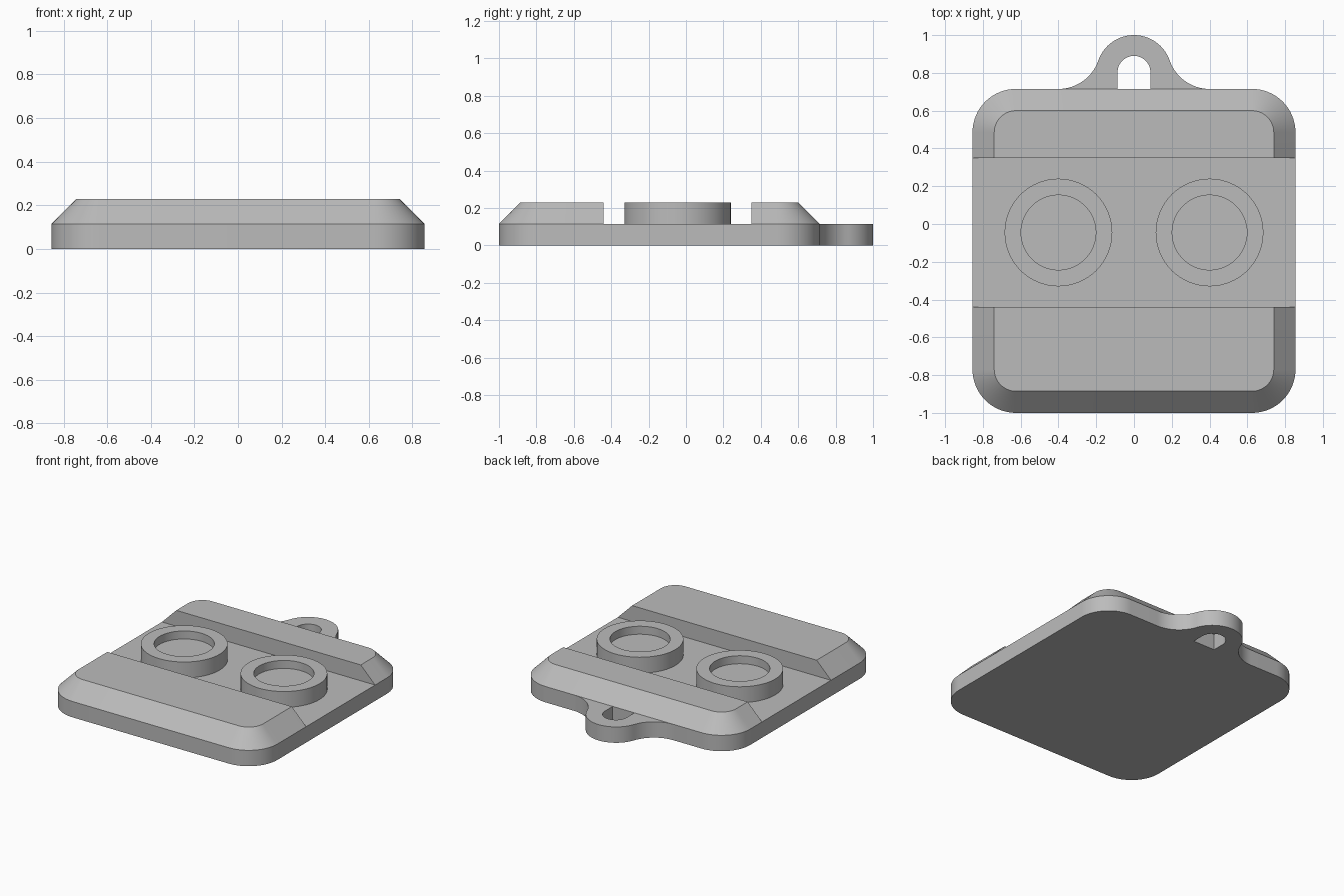
import bpy, bmesh
from math import sin, cos, pi, atan2, hypot

if "Cube" in bpy.data.objects:
    bpy.data.objects.remove(bpy.data.objects["Cube"])

HALF_W, FRONT, BACK = 0.855, -1.0, 0.715
CORNER, INSET = 0.23, 0.115
SLAB_Z, TOP_Z = 0.115, 0.23
CHANNEL = (-0.44, 0.35)

grey = bpy.data.materials.new("plain grey")
grey.use_nodes = True
grey.diffuse_color = (0.5, 0.5, 0.5, 1)
grey.node_tree.nodes["Principled BSDF"].inputs["Base Color"].default_value = (0.5, 0.5, 0.5, 1)


def arc(cx, cy, r, a0, a1, n=16):
    return [(cx + r * cos(a0 + (a1 - a0) * i / n), cy + r * sin(a0 + (a1 - a0) * i / n))
            for i in range(n + 1)]


def rounded_rect(inset=0.0, back_detail=()):
    """Counter-clockwise outline; back_detail is inserted along the back edge."""
    r, x = CORNER - inset, HALF_W - CORNER
    lo, hi = FRONT + CORNER, BACK - CORNER
    return (arc(x, lo, r, -pi / 2, 0) + arc(x, hi, r, 0, pi / 2) + list(back_detail)
            + arc(-x, hi, r, pi / 2, pi) + arc(-x, lo, r, pi, 1.5 * pi))


def finish(bm, name):
    bmesh.ops.recalc_face_normals(bm, faces=bm.faces)
    mesh = bpy.data.meshes.new(name)
    bm.to_mesh(mesh)
    bm.free()
    mesh.materials.append(grey)
    obj = bpy.data.objects.new(name, mesh)
    bpy.context.collection.objects.link(obj)
    bpy.ops.object.select_all(action='DESELECT')
    obj.select_set(True)
    bpy.context.view_layer.objects.active = obj
    bpy.ops.object.shade_smooth_by_angle(angle=0.5)
    return obj


def loft(sections):
    """Closed solid through (outline, height) sections."""
    bm = bmesh.new()
    rings = [[bm.verts.new((x, y, z)) for x, y in pts] for pts, z in sections]
    for a, b in zip(rings, rings[1:]):
        for i in range(len(a)):
            j = (i + 1) % len(a)
            bm.faces.new((a[i], a[j], b[j], b[i]))
    bm.faces.new(rings[0][::-1])
    bm.faces.new(rings[-1])
    return bm


# Base slab with a flared hanging loop and an arched hole
LOOP_Y, LOOP_R, FLARE_X, FLARE_R = 0.8, 0.2, 0.4, 0.223
flare_y = BACK + FLARE_R
lean = atan2(flare_y - LOOP_Y, FLARE_X)
loop = (arc(FLARE_X, flare_y, FLARE_R, 1.5 * pi, pi + lean)
        + arc(0, LOOP_Y, LOOP_R, lean, pi - lean, 32)[1:-1]
        + arc(-FLARE_X, flare_y, FLARE_R, -lean, -pi / 2))
hole = arc(0, 0.803, 0.087, 0, pi, 24) + [(-0.087, BACK), (0.087, BACK)]
bm = bmesh.new()
edges = []
for outline in (rounded_rect(0, loop), hole):
    vs = [bm.verts.new((x, y, 0)) for x, y in outline]
    edges += [bm.edges.new((vs[i - 1], vs[i])) for i in range(len(vs))]
bmesh.ops.triangle_fill(bm, edges=edges, use_beauty=True)
extruded = bmesh.ops.extrude_face_region(bm, geom=bm.faces[:], use_keep_orig=True)
for v in extruded["geom"]:
    if isinstance(v, bmesh.types.BMVert):
        v.co.z = SLAB_Z
finish(bm, "base_slab")

# Chamfered raised blocks either side of the channel
for name, y, side in (("front_block", CHANNEL[0], 1), ("back_block", CHANNEL[1], -1)):
    bm = loft([(rounded_rect(), SLAB_Z), (rounded_rect(INSET), TOP_Z)])
    cut = bmesh.ops.bisect_plane(bm, geom=bm.verts[:] + bm.edges[:] + bm.faces[:],
                                 plane_co=(0, y, 0), plane_no=(0, side, 0), clear_outer=True)
    bmesh.ops.holes_fill(bm, edges=[e for e in bm.edges if e.is_boundary], sides=0)
    finish(bm, name)

# Round studs with a shallow recess
for name, x in (("left_stud", 0.4), ("right_stud", -0.4)):
    profile = ((0.285, SLAB_Z), (0.285, TOP_Z), (0.198, TOP_Z), (0.198, 0.172))
    finish(loft([(arc(x, -0.045, r, 0, 2 * pi, 64)[:-1], z) for r, z in profile]), name)
